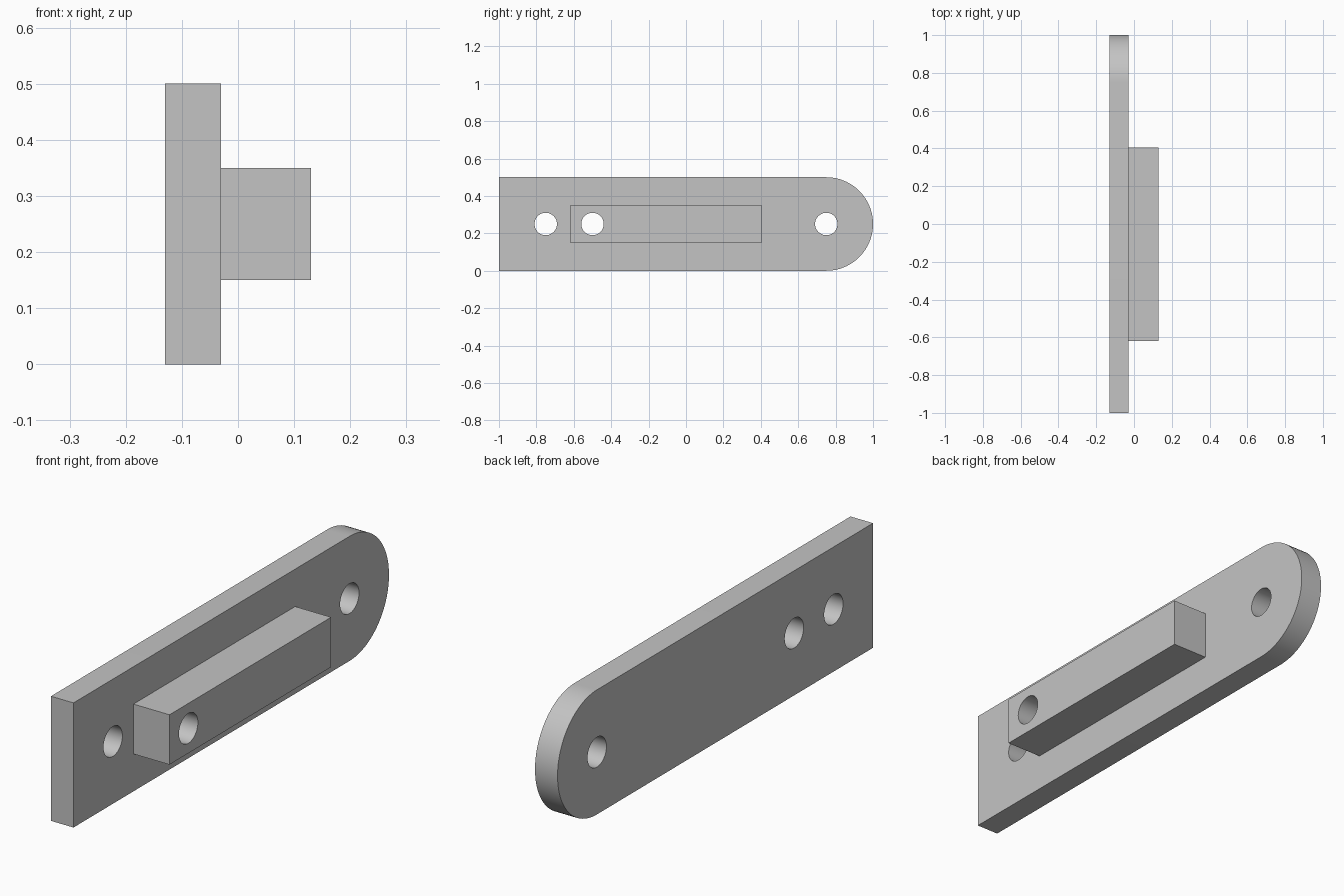
import bpy
import bmesh
from math import cos, sin, pi, radians

cube = bpy.data.objects.get("Cube")
if cube:
    bpy.data.objects.remove(cube, do_unlink=True)

grey = bpy.data.materials.new("plain grey")
grey.use_nodes = True
colour = (0.55, 0.55, 0.55, 1)
grey.diffuse_color = colour
grey.node_tree.nodes["Principled BSDF"].inputs["Base Color"].default_value = colour

MID_Z = 0.25
HOLE_RADIUS = 0.06


def arc(y, radius, start, sweep, count):
    """Points (y, z) along an arc centred at height MID_Z."""
    return [(y + radius * cos(start + sweep * i / count),
             MID_Z + radius * sin(start + sweep * i / count)) for i in range(count + 1)]


def drilled_slab(name, outline, holes, x_min, x_max):
    """Fill a side outline with round holes and thicken it along x."""
    bm = bmesh.new()
    loops = [outline] + [arc(y, HOLE_RADIUS, 0, 2 * pi, 40)[:-1] for y in holes]
    for loop in loops:
        verts = [bm.verts.new((0, y, z)) for y, z in loop]
        for a, b in zip(verts, verts[1:] + verts[:1]):
            bm.edges.new((a, b))
    bmesh.ops.triangle_fill(bm, use_beauty=True, edges=bm.edges[:], normal=(1, 0, 0))
    bmesh.ops.recalc_face_normals(bm, faces=bm.faces[:])
    mesh = bpy.data.meshes.new(name)
    bm.to_mesh(mesh)
    bm.free()
    mesh.materials.append(grey)
    obj = bpy.data.objects.new(name, mesh)
    bpy.context.collection.objects.link(obj)
    obj.location.x = (x_min + x_max) / 2

    bpy.ops.object.select_all(action="DESELECT")
    obj.select_set(True)
    bpy.context.view_layer.objects.active = obj
    solid = obj.modifiers.new("thickness", "SOLIDIFY")
    solid.thickness = x_max - x_min
    solid.offset = 0
    bpy.ops.object.modifier_apply(modifier=solid.name)
    bpy.ops.object.shade_smooth_by_angle(angle=radians(30))
    return obj


# Back plate: square at the front, half round at the rear
plate_outline = [(-1, 0.5), (-1, 0)] + arc(0.75, 0.25, -pi / 2, pi, 48)
drilled_slab("back_plate", plate_outline, (-0.75, -0.5, 0.75), -0.13, -0.03)

# Raised bar on the plate, sharing one through hole
bar_outline = [(-0.62, 0.15), (0.405, 0.15), (0.405, 0.35), (-0.62, 0.35)]
drilled_slab("raised_bar", bar_outline, (-0.5,), -0.03, 0.13)
